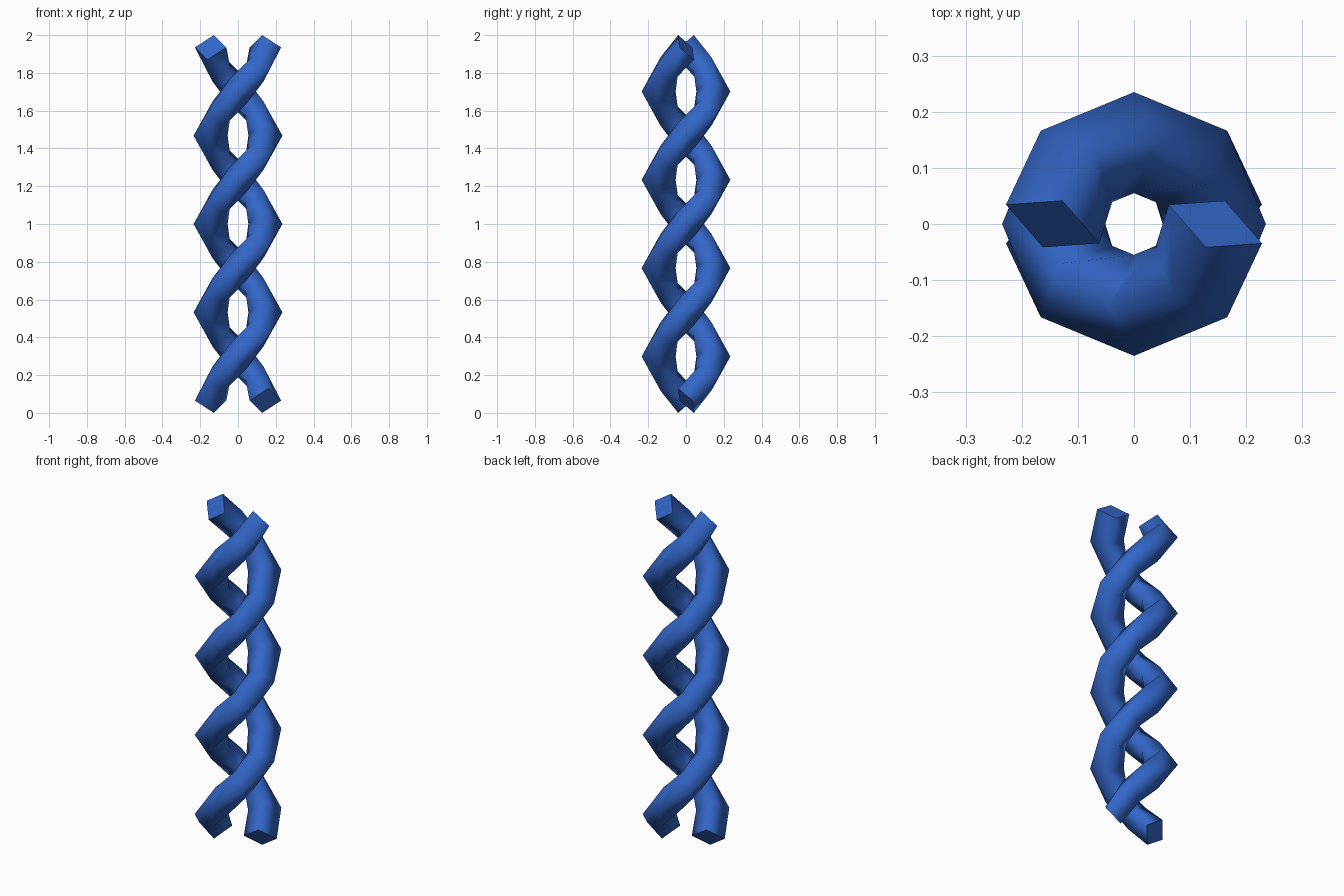
import bpy, bmesh, math
from mathutils import Vector

if "Cube" in bpy.data.objects:
    bpy.data.objects.remove(bpy.data.objects["Cube"])

# One blue for both strands
blue = bpy.data.materials.new("blue")
blue.diffuse_color = (0.033, 0.135, 0.58, 1.0)
blue.use_nodes = True
blue.node_tree.nodes["Principled BSDF"].inputs["Base Color"].default_value = blue.diffuse_color

STEPS, TURNS = 8, 2            # octagonal helix, two full turns
RADIUS, Z0, Z1 = 0.145, 0.065, 1.935
WIDE = 0.09                    # half width of the section, radially
LEAN, TALL = 0.045, 0.065      # backward lean and height of the section


def strand(name, phase):
    """Four-sided tube swept along a coarse helix."""
    bm = bmesh.new()
    n = STEPS * TURNS
    rings = []
    for i in range(n + 1):
        a = phase + math.tau * i / STEPS
        centre = Vector((RADIUS * math.cos(a), RADIUS * math.sin(a),
                         Z0 + (Z1 - Z0) * i / n))
        # end sections are square to the end segments
        b = a
        if i == 0:
            b += math.pi / STEPS
        elif i == n:
            b -= math.pi / STEPS
        out = Vector((math.cos(b), math.sin(b), 0)) * WIDE
        up = Vector((math.sin(b) * LEAN, -math.cos(b) * LEAN, TALL))
        rings.append([bm.verts.new(centre + o) for o in (out, up, -out, -up)])
    # sides
    for r, s in zip(rings, rings[1:]):
        for k in range(4):
            j = (k + 1) % 4
            bm.faces.new((r[k], r[j], s[j], s[k])).smooth = True
    # flat ends
    for ring in (rings[0], rings[-1]):
        cap = bm.faces.new(ring)
        cap.smooth = False
        for e in cap.edges:
            e.smooth = False
    bmesh.ops.recalc_face_normals(bm, faces=bm.faces[:])
    me = bpy.data.meshes.new(name)
    bm.to_mesh(me)
    bm.free()
    me.materials.append(blue)
    ob = bpy.data.objects.new(name, me)
    bpy.context.collection.objects.link(ob)


strand("strand_right", 0.0)
strand("strand_left", math.pi)
